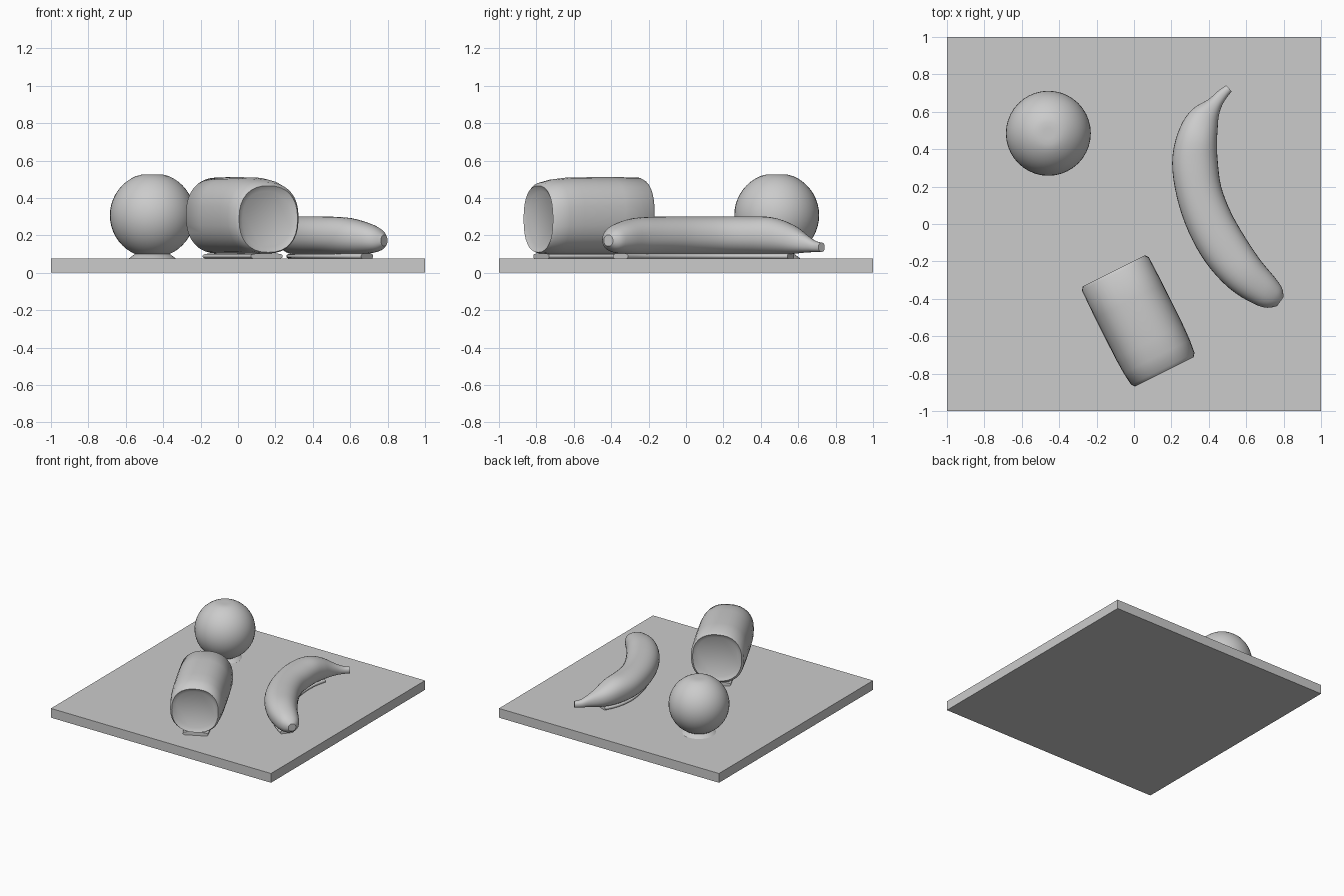
import bpy, bmesh, math
from mathutils import Vector

cube = bpy.data.objects.get("Cube")
if cube:
    bpy.data.objects.remove(cube, do_unlink=True)

grey = bpy.data.materials.new("plain grey")
grey.use_nodes = True
COLOUR = (0.6, 0.6, 0.6, 1)
grey.diffuse_color = COLOUR
grey.node_tree.nodes["Principled BSDF"].inputs["Base Color"].default_value = COLOUR


def finish(name, bm, smooth=True):
    """Turn a bmesh into a named, shaded object."""
    bmesh.ops.recalc_face_normals(bm, faces=bm.faces)
    mesh = bpy.data.meshes.new(name)
    bm.to_mesh(mesh)
    bm.free()
    mesh.materials.append(grey)
    obj = bpy.data.objects.new(name, mesh)
    bpy.context.collection.objects.link(obj)
    if smooth:
        bpy.ops.object.select_all(action='DESELECT')
        obj.select_set(True)
        bpy.context.view_layer.objects.active = obj
        bpy.ops.object.shade_smooth_by_angle(angle=math.radians(40))
    return obj


def refine(stations, steps):
    """Catmull-Rom interpolation of every value in the stations."""
    pts = [Vector(s) for s in stations]
    out = []
    for i in range(len(pts) - 1):
        a, b, c = pts[max(i - 1, 0)], pts[i], pts[i + 1]
        d = pts[min(i + 2, len(pts) - 1)]
        for k in range(steps):
            t = k / steps
            out.append(b + (c - a) * t / 2 + (a * 2 - b * 5 + c * 4 - d) * t * t / 2
                       + (b * 3 - a - c * 3 + d) * t ** 3 / 2)
    return out + [pts[-1]]


def loft(stations, power=2, sides=32):
    """Skin rounded sections (x, y, z, half width, half height) along a path."""
    bm = bmesh.new()
    rings = []
    last = len(stations) - 1
    for i, (x, y, z, w, h) in enumerate(stations):
        a, b = stations[max(i - 1, 0)], stations[min(i + 1, last)]
        side = Vector((a[1] - b[1], b[0] - a[0], 0)).normalized()
        ring = []
        for k in range(sides):
            t = math.tau * k / sides
            c, s = math.cos(t), math.sin(t)
            u = math.copysign(abs(c) ** (2 / power), c) * w
            v = math.copysign(abs(s) ** (2 / power), s) * h
            ring.append(bm.verts.new(Vector((x, y, z + v)) + side * u))
        rings.append(ring)
    for r, q in zip(rings, rings[1:]):
        for k in range(sides):
            n = (k + 1) % sides
            bm.faces.new((r[k], r[n], q[n], q[k]))
    caps = [bm.faces.new(rings[0]), bm.faces.new(rings[-1])]
    return bm, caps


def contact(name, stations, share):
    """Thin strip joining a part to the board."""
    strip = [(s[0], s[1], 0.088, s[3] * share, 0.016) for s in stations]
    finish(name, loft(strip, power=3)[0])


# Board
bm = bmesh.new()
bmesh.ops.create_cube(bm, size=2)
for v in bm.verts:
    v.co.z = 0.076 if v.co.z > 0 else 0
finish("board", bm, smooth=False)

# Round fruit, slightly flattened at top and bottom
bm = bmesh.new()
bmesh.ops.create_uvsphere(bm, u_segments=40, v_segments=24, radius=0.227)
for v in bm.verts:
    v.co.z = min(max(v.co.z, -0.212), 0.217)
    v.co += Vector((-0.458, 0.485, 0.307))
finish("round_fruit", bm)
bm = bmesh.new()
bmesh.ops.create_cone(bm, cap_ends=True, segments=32, radius1=0.13, radius2=0.09, depth=0.03)
bmesh.ops.translate(bm, verts=bm.verts, vec=(-0.458, 0.485, 0.088))
finish("round_fruit_contact", bm)

# Lying cylinder with dished ends
back, front = Vector((-0.108, -0.25)), Vector((0.162, -0.79))
body = []
for t, w, z, h in ((0, 0.185, 0.31, 0.19), (0.03, 0.2, 0.306, 0.204),
                   (0.3, 0.203, 0.305, 0.206), (0.7, 0.202, 0.304, 0.206),
                   (0.85, 0.198, 0.3, 0.2), (0.97, 0.19, 0.292, 0.19),
                   (1, 0.175, 0.287, 0.178)):
    p = back.lerp(front, t)
    body.append((p.x, p.y, z, w, h))
bm, caps = loft(body, power=2.35)
bmesh.ops.recalc_face_normals(bm, faces=bm.faces)
bmesh.ops.inset_individual(bm, faces=caps, thickness=0.03, depth=-0.018)
finish("lying_cylinder", bm)
contact("lying_cylinder_contact", body[1:-1], 0.5)

# Curved fruit from stem tip to blunt end
curve = [(0.508, 0.725, 0.136, 0.022, 0.025), (0.47, 0.69, 0.14, 0.03, 0.03),
         (0.43, 0.64, 0.155, 0.042, 0.047), (0.373, 0.56, 0.18, 0.085, 0.08),
         (0.338, 0.46, 0.196, 0.108, 0.1), (0.326, 0.33, 0.198, 0.122, 0.103),
         (0.348, 0.17, 0.198, 0.122, 0.103), (0.405, 0.01, 0.198, 0.125, 0.103),
         (0.49, -0.14, 0.198, 0.125, 0.102), (0.59, -0.265, 0.194, 0.113, 0.099),
         (0.69, -0.35, 0.184, 0.092, 0.082), (0.75, -0.392, 0.176, 0.068, 0.06),
         (0.782, -0.415, 0.172, 0.03, 0.03)]
finish("curved_fruit", loft(refine(curve, 4), power=2.2)[0])
contact("curved_fruit_contact", refine(curve[3:-2], 3), 0.55)
